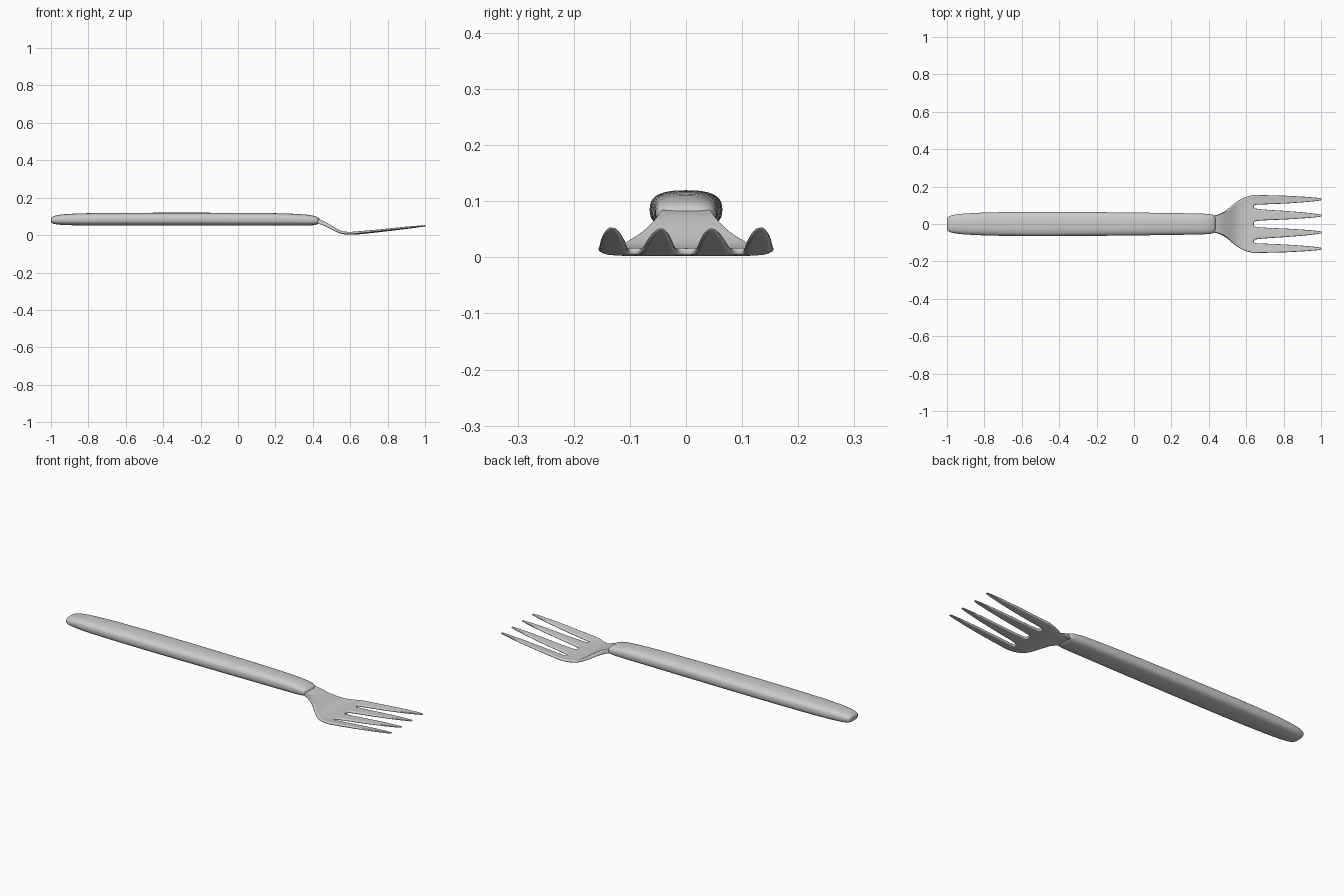
import bpy, bmesh, math

if "Cube" in bpy.data.objects:
    bpy.data.objects.remove(bpy.data.objects["Cube"])


def lerp_table(rows, x):
    """Linear lookup of a value row in a short station table."""
    if x <= rows[0][0]:
        return rows[0][1:]
    for a, b in zip(rows, rows[1:]):
        if x <= b[0]:
            t = (x - a[0]) / (b[0] - a[0])
            return [p + (q - p) * t for p, q in zip(a[1:], b[1:])]
    return rows[-1][1:]


def finish(bm, name, levels):
    bmesh.ops.recalc_face_normals(bm, faces=bm.faces)
    for f in bm.faces:
        f.smooth = True
    me = bpy.data.meshes.new(name)
    bm.to_mesh(me)
    bm.free()
    ob = bpy.data.objects.new(name, me)
    bpy.context.collection.objects.link(ob)
    return ob


def add_subsurf(ob, levels):
    m = ob.modifiers.new("smooth", 'SUBSURF')
    m.levels = m.render_levels = levels


# Handle: superellipse sections (x, half width, z low, z high)
SECTIONS = [
    (-1.000, .030, .070, .090), (-.995, .040, .063, .098), (-.975, .048, .057, .106),
    (-.93, .055, .053, .113), (-.82, .062, .051, .118), (-.60, .066, .050, .120),
    (-.30, .065, .050, .120), (0, .062, .050, .120), (.20, .059, .050, .118),
    (.33, .057, .050, .114), (.395, .055, .051, .107), (.42, .052, .055, .100),
    (.432, .045, .061, .092), (.437, .030, .067, .085)]
N = 24
bm = bmesh.new()
rings = []
for x, w, lo, hi in SECTIONS:
    ring = []
    for i in range(N):
        a = 2 * math.pi * i / N
        c, s = math.cos(a), math.sin(a)
        y = w * math.copysign(abs(c) ** .75, c)
        z = (lo + hi) / 2 + (hi - lo) / 2 * math.copysign(abs(s) ** .75, s)
        ring.append(bm.verts.new((x, y, z)))
    rings.append(ring)
for r, q in zip(rings, rings[1:]):
    for i in range(N):
        j = (i + 1) % N
        bm.faces.new((r[i], r[j], q[j], q[i]))
bm.faces.new(rings[0])
bm.faces.new(rings[-1])
handle = finish(bm, "handle", 1)
add_subsurf(handle, 1)

# Head: sheet whose four strips share edges up to the slot root, then split
ROOT = .64
OUTLINE = [(.40, .038), (.43, .046), (.46, .053), (.50, .076), (.53, .105), (.56, .128),
           (.60, .147), (ROOT, .156)]
HEIGHT = [(.40, .079), (.43, .073), (.46, .063), (.50, .041), (.53, .023), (.56, .011),
          (.60, .008), (.65, .011), (.75, .021), (1.01, .050)]
TINE = [(ROOT, .0275, .036), (.643, .0275, .036), (.655, .0265, .033), (.70, .025, .029),
        (.80, .022, .024), (.90, .016, .017), (.97, .010, .010), (1.004, .005, .005)]
THICK = [(.40, .026), (.46, .022), (.55, .014), (.70, .012), (.90, .010), (1.0, .005)]
XS = [.40, .43, .46, .48, .50, .53, .56, .60, .625, ROOT, .643, .655, .70, .75, .80,
      .85, .90, .94, .97, .99, 1.004]
COLS = 4


def strip_edges(x, k):
    """Inner and outer edge of strip k (0 inner, 1 outer) at station x."""
    if x <= ROOT:
        h = lerp_table(OUTLINE, x)[0]
        split = h * .62
        return (0, split) if k == 0 else (split, h)
    t = (x - ROOT) / (1 - ROOT)
    half = lerp_table(TINE, x)[1 - k]
    centre = .049 - .004 * t if k == 0 else .129 + .003 * t
    return centre - half, centre + half


bm = bmesh.new()
for side in (1, -1):
    for k in (0, 1):
        prev = None
        for x in XS:
            lo, hi = strip_edges(x, k)
            row = []
            for c in range(COLS + 1):
                y = lo + (hi - lo) * c / COLS
                z = lerp_table(HEIGHT, x)[0] + (.005 * (y / .156) ** 6 if x > .5 else 0)
                row.append(bm.verts.new((x, side * y, z)))
            if prev:
                for c in range(COLS):
                    quad = (prev[c], row[c], row[c + 1], prev[c + 1])
                    bm.faces.new(quad if side > 0 else quad[::-1])
            prev = row
bmesh.ops.remove_doubles(bm, verts=[v for v in bm.verts if v.co.x <= ROOT + .001], dist=.0003)
head = finish(bm, "fork_head", 2)
group = head.vertex_groups.new(name="thickness")
for v in head.data.vertices:
    group.add([v.index], lerp_table(THICK, v.co.x)[0] / .026, 'REPLACE')
solid = head.modifiers.new("thickness", 'SOLIDIFY')
solid.thickness = .026
solid.offset = 0
solid.vertex_group = group.name
add_subsurf(head, 2)
